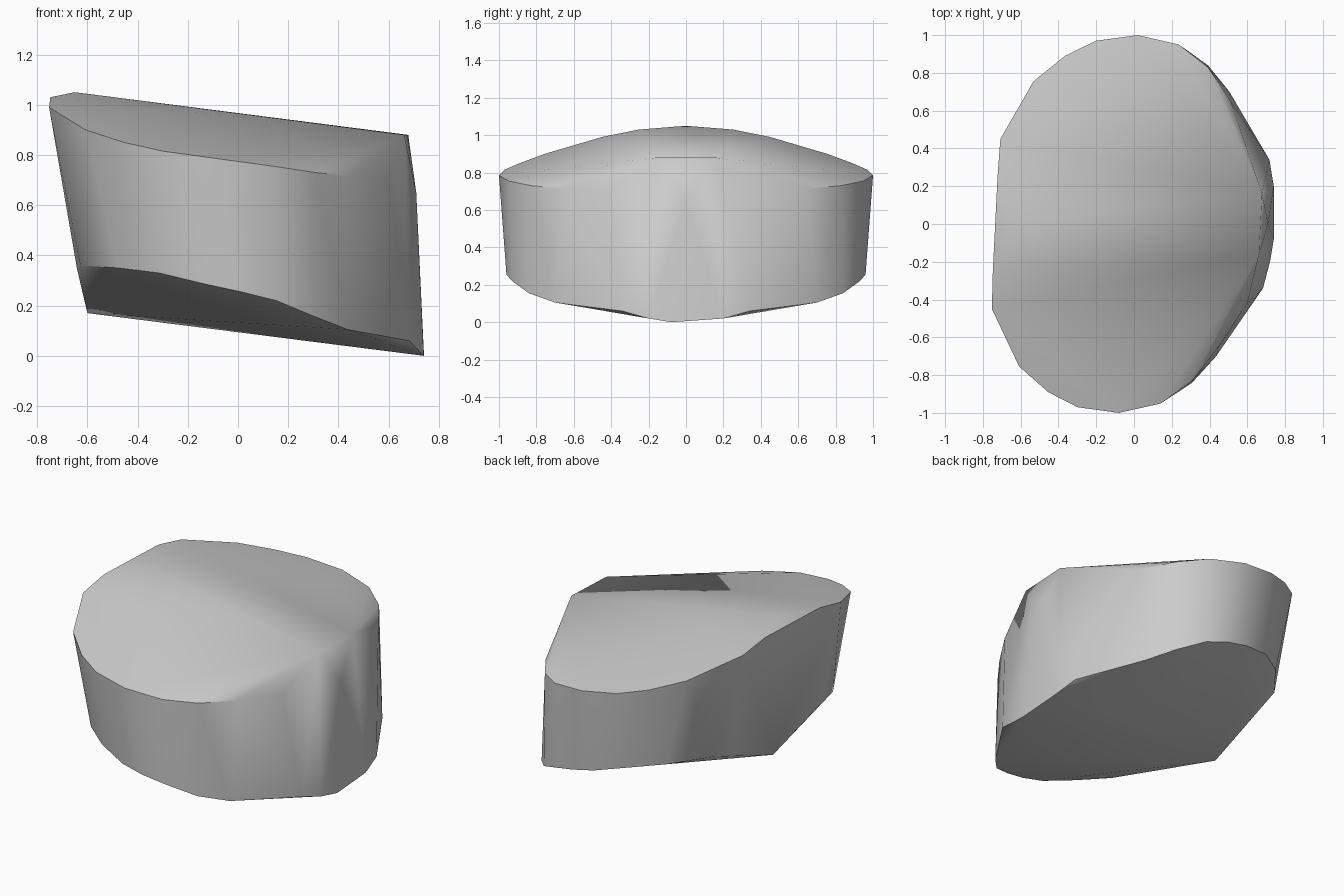
import bpy
import bmesh
import math

# Remove the default object
cube = bpy.data.objects.get("Cube")
if cube:
    bpy.data.objects.remove(cube, do_unlink=True)


def flat_material(name, colour):
    mat = bpy.data.materials.new(name)
    mat.use_nodes = True
    mat.diffuse_color = colour
    mat.node_tree.nodes["Principled BSDF"].inputs["Base Color"].default_value = colour
    return mat


def both_sides(half_rim, skew=0.05):
    """Mirror half a rim across y and skew it slightly along x."""
    return [(x + skew * y * side, y * side, z)
            for x, y, z in half_rim for side in (-1, 1)]


def hull_object(name, points, material, smooth_angle):
    """Wrap the points in a closed convex skin."""
    bm = bmesh.new()
    for point in points:
        bm.verts.new(point)
    result = bmesh.ops.convex_hull(bm, input=list(bm.verts))
    unused = {v for v in result["geom_interior"] + result["geom_unused"]
              if isinstance(v, bmesh.types.BMVert) and v.is_valid}
    bmesh.ops.delete(bm, geom=list(unused), context="VERTS")
    bmesh.ops.recalc_face_normals(bm, faces=list(bm.faces))
    mesh = bpy.data.meshes.new(name)
    bm.to_mesh(mesh)
    bm.free()
    mesh.materials.append(material)
    obj = bpy.data.objects.new(name, mesh)
    bpy.context.collection.objects.link(obj)
    bpy.ops.object.select_all(action="DESELECT")
    obj.select_set(True)
    bpy.context.view_layer.objects.active = obj
    bpy.ops.object.shade_smooth_by_angle(angle=math.radians(smooth_angle))
    return obj


# Arched upper rim, from the high end to the low end
top_rim = [
    (-.735, .25, 1.03), (-.73, .45, .99), (-.57, .755, .9), (-.41, .89, .85),
    (-.25, .97, .815), (-.03, 1, .785), (.19, .95, .755), (.35, .83, .73),
    (.48, .65, .715), (.67, .16, .88),
]

# Lower rim, rising from the low end to the high end
bottom_rim = [
    (-.62, .42, .345), (-.6, .55, .36), (-.44, .765, .35), (-.27, .89, .33),
    (-.08, .955, .285), (.06, .96, .255), (.2, .93, .22), (.35, .84, .155),
    (.47, .7, .105), (.7, .34, .06), (.73, .2, .02),
]

# Ridge end, keel ends, nose bulge and the chipped front corner
ridge_and_keel = [
    (-.65, 0, 1.05), (-.6, 0, .17), (.74, -.08, 0), (.71, 0, .65),
    (.6, -.42, .71),
]

stone_grey = flat_material("stone grey", (.6, .6, .6, 1))
hull_object("stone_block",
            both_sides(top_rim) + both_sides(bottom_rim) + ridge_and_keel,
            stone_grey, smooth_angle=30)
